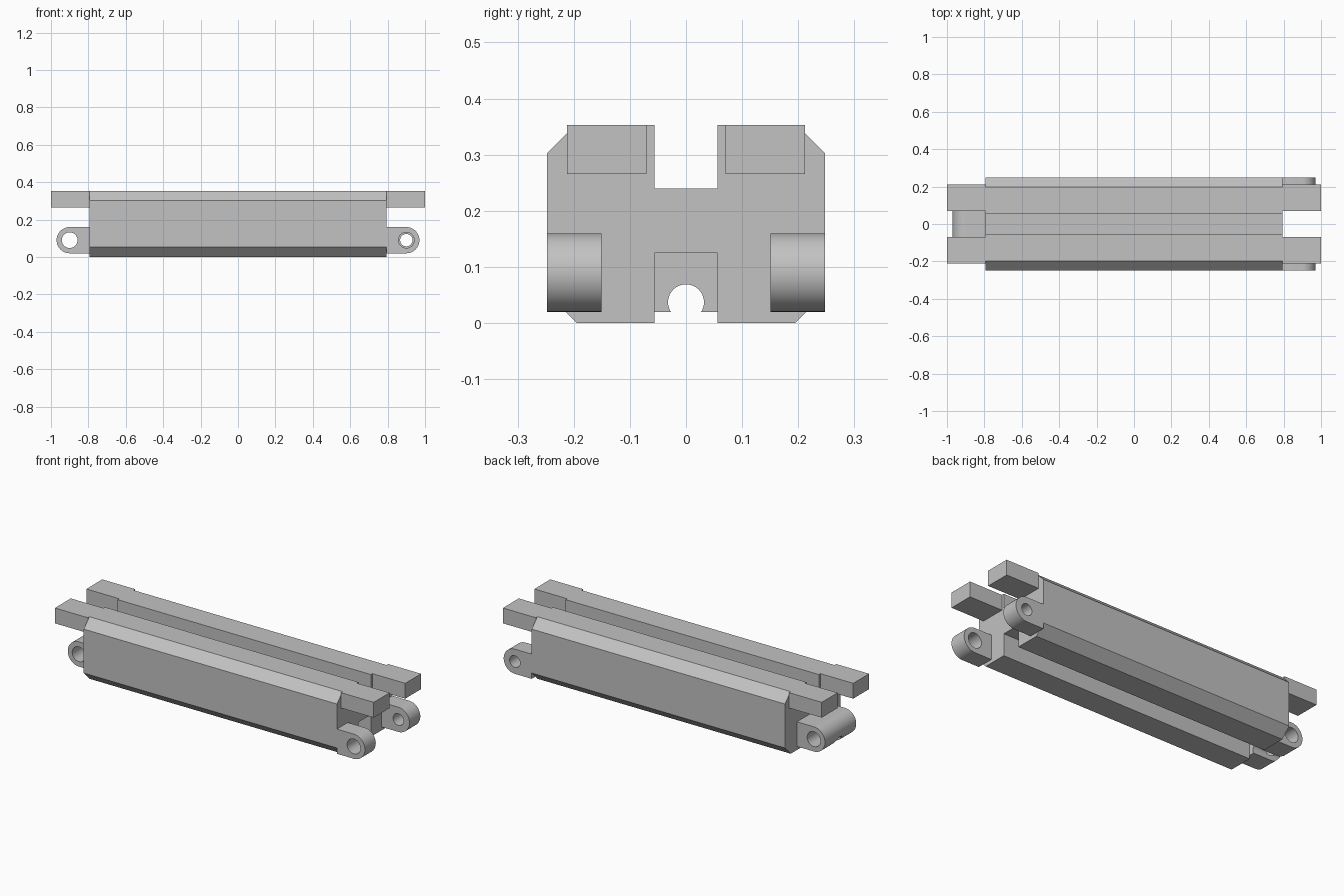
import bpy, bmesh, math
from mathutils import Matrix, Vector

if "Cube" in bpy.data.objects:
    bpy.data.objects.remove(bpy.data.objects["Cube"], do_unlink=True)

BODY_END = 0.794    # half length of the rail body
PIN_X, PIN_Z, LUG_R = 0.9, 0.09, 0.07

grey = bpy.data.materials.new("plain_grey")
grey.use_nodes = True
colour = (0.54, 0.54, 0.54, 1)
grey.diffuse_color = colour
grey.node_tree.nodes["Principled BSDF"].inputs["Base Color"].default_value = colour


def prism(name, points, start, end, axis):
    """Extrude a closed outline along x (outline is y, z) or y (outline is x, z)."""
    def place(p):
        return Vector((start, *p)) if axis == "x" else Vector((p[0], start, p[1]))
    bm = bmesh.new()
    face = bm.faces.new([bm.verts.new(place(p)) for p in points])
    out = bmesh.ops.extrude_face_region(bm, geom=[face])
    verts = [g for g in out["geom"] if isinstance(g, bmesh.types.BMVert)]
    shift = Vector((end - start, 0, 0)) if axis == "x" else Vector((0, end - start, 0))
    bmesh.ops.translate(bm, verts=verts, vec=shift)
    bmesh.ops.recalc_face_normals(bm, faces=bm.faces)
    mesh = bpy.data.meshes.new(name)
    bm.to_mesh(mesh)
    bm.free()
    mesh.materials.append(grey)
    obj = bpy.data.objects.new(name, mesh)
    bpy.context.collection.objects.link(obj)
    return obj


def arc(cx, cz, r, a0, a1, steps):
    angles = [math.radians(a0 + (a1 - a0) * i / steps) for i in range(steps + 1)]
    return [(cx + r * math.cos(a), cz + r * math.sin(a)) for a in angles]


def cut(obj, name, points, start, end, axis):
    """Bore a prism-shaped hole and discard the cutter."""
    cutter = prism(name, points, start, end, axis)
    cutter.hide_render = True
    mod = obj.modifiers.new(name, "BOOLEAN")
    mod.operation, mod.solver, mod.object = "DIFFERENCE", "EXACT", cutter
    bpy.context.view_layer.objects.active = obj
    bpy.ops.object.modifier_apply(modifier=name)
    bpy.data.objects.remove(cutter, do_unlink=True)


def lug(name, side, y0, y1, hole):
    """Round-ended hinge lug with a cross bore."""
    outline = [(BODY_END, PIN_Z - LUG_R)] + arc(PIN_X, PIN_Z, LUG_R, -90, 90, 32)
    outline.append((BODY_END, PIN_Z + LUG_R))
    obj = prism(name, [(side * x, z) for x, z in outline], y0, y1, "y")
    bore = arc(side * PIN_X, PIN_Z, hole, 0, 360, 48)[:-1]
    cut(obj, "pin_bore", bore, y0 - 0.05, y1 + 0.05, "y")
    return obj


def shade(obj):
    bpy.ops.object.select_all(action="DESELECT")
    obj.select_set(True)
    bpy.context.view_layer.objects.active = obj
    bpy.ops.object.shade_smooth_by_angle(angle=math.radians(30))


# Rail body: chamfered block with a groove above and below
half = [(0.056, 0.125), (0.056, 0), (0.195, 0), (0.248, 0.053),
        (0.248, 0.302), (0.197, 0.353), (0.056, 0.353), (0.056, 0.24)]
profile = half + [(-y, z) for y, z in reversed(half)]
prism("rail_body", profile, -BODY_END, BODY_END, "x")

# Four bars reaching past the ends
bar = [(0.07, 0.266), (0.212, 0.266), (0.212, 0.353), (0.07, 0.353)]
for x_name, sx in (("left", 1), ("right", -1)):
    for y_name, sy in (("front", -1), ("back", 1)):
        prism(f"{x_name}_{y_name}_bar", [(sy * y, z) for y, z in bar],
              sx * BODY_END, sx, "x")

# Hinge fork on one end, single knuckle on the other
shade(lug("front_fork_lug", 1, -0.248, -0.151, 0.042))
shade(lug("back_fork_lug", 1, 0.151, 0.248, 0.033))
knuckle = lug("hinge_knuckle", -1, -0.14, 0.14, 0.042)
cut(knuckle, "cable_channel", arc(0, 0.037, 0.032, 0, 360, 48)[:-1], -1.1, -0.7, "x")
shade(knuckle)
